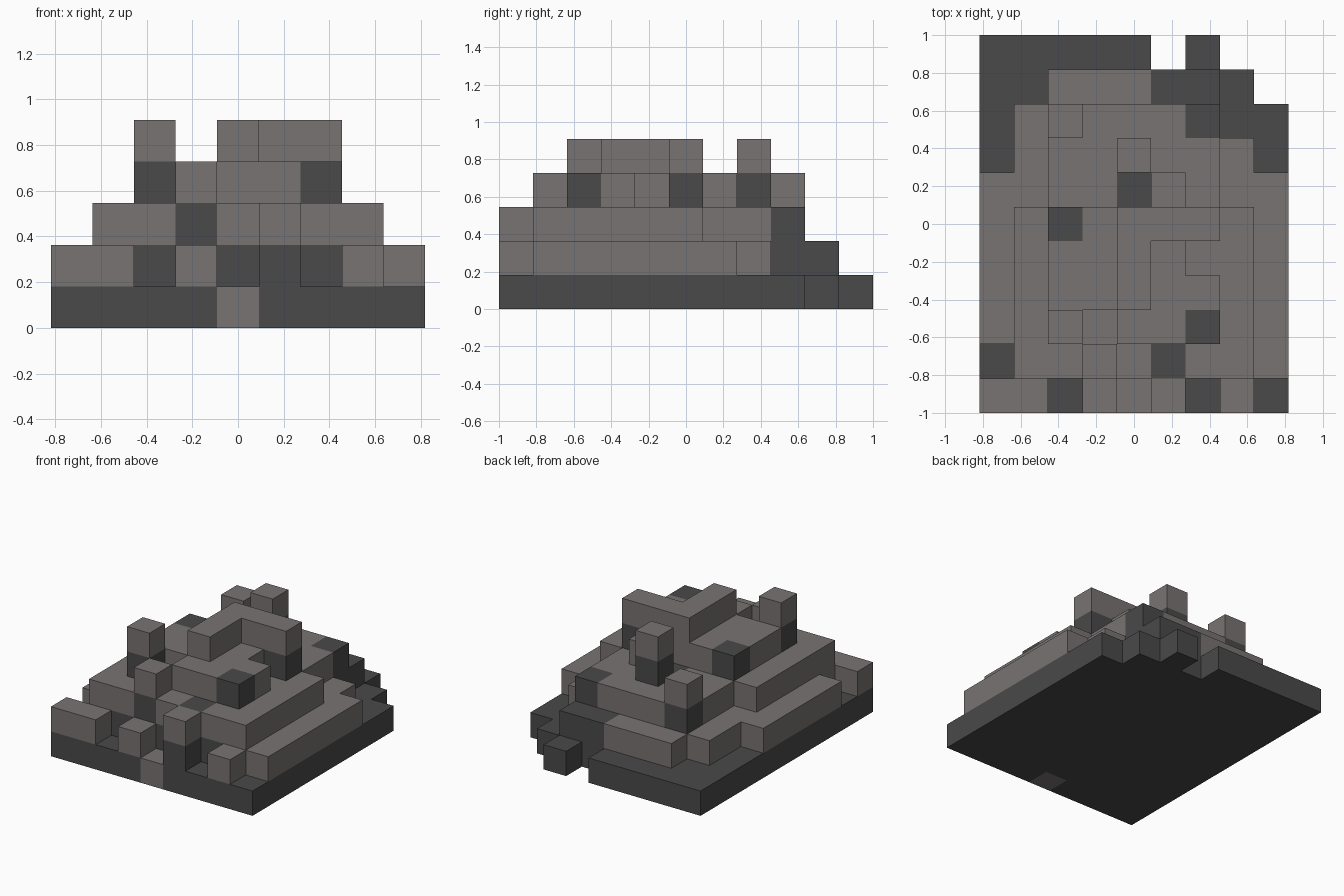
import bpy
import bmesh
import math
from mathutils import Vector

default_cube = bpy.data.objects.get("Cube")
if default_cube:
    bpy.data.objects.remove(default_cube, do_unlink=True)

COLUMNS, ROWS = 9, 11
UNIT = 2 / ROWS
PALE, DARK = range(2)


def make_material(name, colour):
    mat = bpy.data.materials.new(name)
    mat.use_nodes = True
    mat.diffuse_color = colour
    node = next(n for n in mat.node_tree.nodes if n.type == 'BSDF_PRINCIPLED')
    node.inputs["Base Color"].default_value = colour
    node.inputs["Roughness"].default_value = 0.9
    return mat


materials = [
    make_material("warm grey stone", (0.187, 0.172, 0.168, 1)),
    make_material("dark stone", (0.067, 0.067, 0.067, 1)),
]

# Every occupied cell (column, row, layer) and its colour
cells = {}


def slab(layer, first_col, last_col, first_row, last_row, colour=PALE):
    for col in range(first_col, last_col + 1):
        for row in range(first_row, last_row + 1):
            cells[col, row, layer] = colour


def block(layer, col, row, colour=PALE):
    cells[col, row, layer] = colour


def tint(layer, *places):
    for col, row in places:
        cells[col, row, layer] = DARK


# Base slab with a stepped back corner and a pale front block
slab(0, 0, 8, 0, 8, DARK)
slab(0, 0, 7, 9, 9, DARK)
slab(0, 0, 4, 10, 10, DARK)
block(0, 6, 10, DARK)
block(0, 4, 0)

# Lower terrace and the loose blocks along its front
slab(1, 1, 8, 1, 1)
slab(1, 0, 8, 2, 6)
slab(1, 1, 7, 7, 7)
slab(1, 1, 6, 8, 8)
slab(1, 2, 6, 9, 9)
slab(1, 0, 1, 0, 0)
for col in (3, 5, 7):
    block(1, col, 0)
tint(1, (2, 1), (4, 1), (5, 0), (6, 1), (6, 8), (5, 9), (6, 9))

# Middle terrace
slab(2, 1, 7, 1, 5)
slab(2, 2, 6, 6, 8)
block(2, 5, 0)
tint(2, (3, 1), (5, 1), (4, 6), (2, 8), (6, 8))

# Upper terrace
slab(3, 4, 6, 2, 2)
slab(3, 2, 6, 3, 3)
slab(3, 2, 5, 4, 4)
slab(3, 2, 6, 5, 5)
for col, row in ((3, 1), (5, 6), (2, 8)):
    block(3, col, row)
tint(3, (2, 2), (6, 2), (2, 5), (6, 5), (4, 7))

# Crown: an angled wall and two turrets
slab(4, 4, 4, 3, 5)
slab(4, 5, 6, 5, 5)
block(4, 2, 2)
block(4, 4, 7)


def build_layer(name, layer):
    """Skin the exposed sides of one layer and merge its flat areas."""
    bm = bmesh.new()
    corners = {}

    def corner(point):
        key = tuple(round(value) for value in point)
        if key not in corners:
            x, y, z = key
            corners[key] = bm.verts.new(
                ((x - COLUMNS / 2) * UNIT, (y - ROWS / 2) * UNIT, z * UNIT))
        return corners[key]

    for cell, colour in cells.items():
        if cell[2] != layer:
            continue
        middle = Vector(cell) + Vector((0.5, 0.5, 0.5))
        for axis in range(3):
            for sign in (-1, 1):
                normal = Vector((0, 0, 0))
                normal[axis] = sign
                neighbour = tuple(round(c + n) for c, n in zip(cell, normal))
                if neighbour in cells:
                    continue
                side = Vector((0, 0, 0))
                side[(axis + 1) % 3] = 1
                up = normal.cross(side)
                centre = middle + normal / 2
                loop = [centre + (side * a + up * b) / 2
                        for a, b in ((-1, -1), (1, -1), (1, 1), (-1, 1))]
                face = bm.faces.new([corner(p) for p in loop])
                face.material_index = colour

    bmesh.ops.dissolve_limit(bm, angle_limit=math.radians(1), verts=bm.verts[:],
                             edges=bm.edges[:], delimit={'MATERIAL'})
    mesh = bpy.data.meshes.new(name)
    bm.to_mesh(mesh)
    bm.free()
    for mat in materials:
        mesh.materials.append(mat)
    bpy.context.collection.objects.link(bpy.data.objects.new(name, mesh))


for index, part in enumerate(("base_slab", "lower_terrace", "middle_terrace",
                              "upper_terrace", "crown_blocks")):
    build_layer(part, index)
